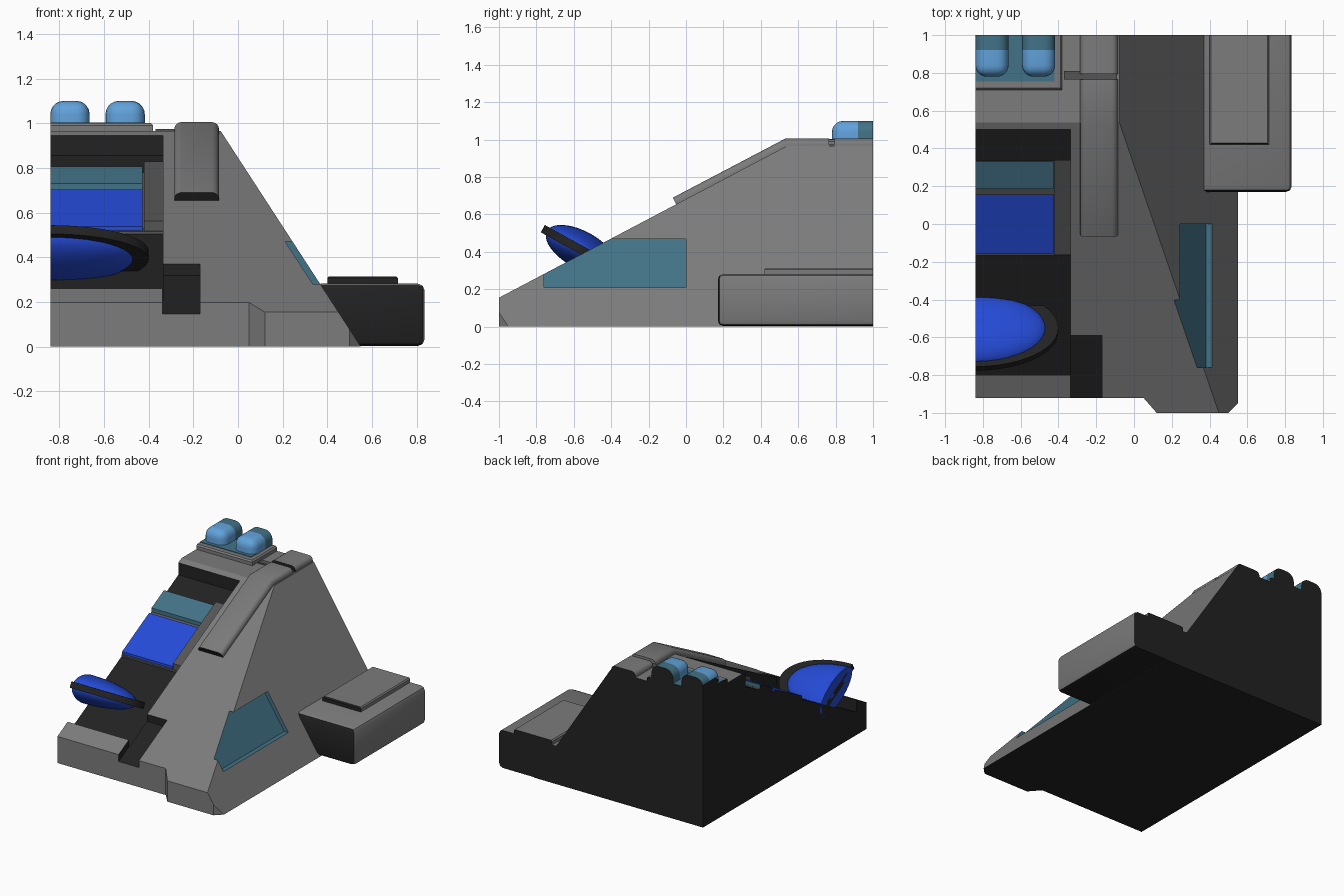
import bpy, bmesh, math
from mathutils import Matrix, Vector

old = bpy.data.objects.get("Cube")
if old:
    bpy.data.objects.remove(old, do_unlink=True)

# Materials, shared in the same slot order by every part
COLOURS = {
    "hull_grey": (0.20, 0.20, 0.20),
    "black": (0.016, 0.016, 0.016),
    "blue": (0.018, 0.07, 0.68),
    "teal": (0.055, 0.17, 0.24),
    "light_blue": (0.12, 0.36, 0.70),
    "dark_grey": (0.09, 0.09, 0.09),
}
MATS = []
for label, rgb in COLOURS.items():
    m = bpy.data.materials.new(label)
    m.use_nodes = True
    m.diffuse_color = (*rgb, 1)
    m.node_tree.nodes["Principled BSDF"].inputs["Base Color"].default_value = (*rgb, 1)
    MATS.append(m)
GREY, BLACK, BLUE, TEAL, LIGHT, DARK = range(6)

LEFT, BACK, TOP, SLOPE = -0.84, 1.0, 0.965, 0.527


def ramp(y, drop=0.0):
    """Height of the sloping front at y, lowered by drop."""
    return 0.155 + SLOPE * (y + 1) - drop


def prism_mesh(pts, axis, a, b):
    """Extrude a 2D outline along an axis from a to b."""
    place = {"x": lambda p, t: (t, p[0], p[1]),
             "y": lambda p, t: (p[0], t, p[1]),
             "z": lambda p, t: (p[0], p[1], t)}[axis]
    bm = bmesh.new()
    face = bm.faces.new([bm.verts.new(place(p, a)) for p in pts])
    new = bmesh.ops.extrude_face_region(bm, geom=[face])["geom"]
    shift = Vector(place((0, 0), b - a))
    bmesh.ops.translate(bm, vec=shift, verts=[g for g in new if isinstance(g, bmesh.types.BMVert)])
    bmesh.ops.recalc_face_normals(bm, faces=bm.faces)
    return bm


def box_mesh(x0, x1, y0, y1, z0, z1):
    return prism_mesh([(x0, y0), (x1, y0), (x1, y1), (x0, y1)], "z", z0, z1)


def bevel(bm, rule, width, segments):
    edges = [e for e in bm.edges if rule(*[v.co for v in e.verts])]
    bmesh.ops.bevel(bm, geom=edges, offset=width, segments=segments, profile=0.5, affect="EDGES")


def slice_off(bm, co, no):
    """Remove everything beyond a plane and close the cut."""
    geom = bm.verts[:] + bm.edges[:] + bm.faces[:]
    bmesh.ops.bisect_plane(bm, geom=geom, plane_co=co, plane_no=no, clear_outer=True)
    bmesh.ops.holes_fill(bm, edges=[e for e in bm.edges if e.is_boundary], sides=0)


def finish(name, bm, mat=GREY, rule=None, caps=True, smooth=False):
    """Colour the faces, with black on the flat cut sides, and add the object."""
    bmesh.ops.recalc_face_normals(bm, faces=bm.faces)
    bm.normal_update()
    for f in bm.faces:
        n, c = f.normal, f.calc_center_median()
        f.material_index = rule(n, c) if rule else mat
        if caps and ((n.y > 0.9 and c.y > 0.99) or (n.x < -0.9 and c.x < LEFT + 0.003)
                     or (n.z < -0.9 and c.z < 0.01)):
            f.material_index = BLACK
    me = bpy.data.meshes.new(name)
    bm.to_mesh(me)
    bm.free()
    for m in MATS:
        me.materials.append(m)
    ob = bpy.data.objects.new(name, me)
    bpy.context.collection.objects.link(ob)
    if smooth:
        bpy.ops.object.select_all(action="DESELECT")
        ob.select_set(True)
        bpy.context.view_layer.objects.active = ob
        bpy.ops.object.shade_smooth_by_angle(angle=math.radians(35))
    return ob


def carve(target, bm, mat):
    """Cut a recess whose walls take the given colour."""
    cutter = finish("recess_cutter", bm, mat, caps=False)
    cutter.hide_render = True
    mod = target.modifiers.new("recess", "BOOLEAN")
    mod.operation, mod.solver, mod.object = "DIFFERENCE", "EXACT", cutter
    bpy.context.view_layer.objects.active = target
    bpy.ops.object.modifier_apply(modifier=mod.name)
    bpy.data.objects.remove(cutter, do_unlink=True)


def slab(y0, y1, drop, depth):
    """Side outline of a slab lying along the front slope."""
    return [(y0, ramp(y0, drop + depth)), (y1, ramp(y1, drop + depth)),
            (y1, ramp(y1, drop)), (y0, ramp(y0, drop))]


def front_black(n, c):
    return BLACK if n.y < -0.6 else GREY


# Hull: footprint raised, then sliced by the front and side slopes
plan = [(LEFT, -0.92), (0.05, -0.92), (0.12, -1), (0.5, -1), (0.6, -0.9), (0.6, BACK), (LEFT, BACK)]
bm = prism_mesh(plan, "z", 0, TOP)
slice_off(bm, (0, -1, 0.155), (0, -SLOPE, 1))
slice_off(bm, (0.55, 0, 0), (1, 0, 0.65))
hull = finish("hull", bm)

# Recesses: central trench, front notch and side window
carve(hull, prism_mesh(slab(-0.80, 0.5, -0.3, 0.39), "x", -1, -0.335), BLACK)
carve(hull, prism_mesh(slab(-1.1, -0.59, -0.3, 0.352), "x", -0.337, -0.17), BLACK)
side = [(0.55 - 0.65 * z + d, z) for z, d in ((0.21, -0.033), (0.21, 0.3), (0.47, 0.3), (0.47, -0.033))]
carve(hull, prism_mesh(side, "y", -0.76, 0), TEAL)

# Panels lying in the trench
finish("panel_base", prism_mesh(slab(-0.167, 0.335, 0.078, 0.03), "x", LEFT, -0.336), DARK)
finish("panel_side_rail", prism_mesh(slab(-0.165, 0.34, 0.032, 0.06), "x", -0.42, -0.336), DARK)
finish("blue_panel", prism_mesh(slab(-0.16, 0.155, 0.06, 0.03), "x", LEFT, -0.427), BLUE)
finish("teal_panel", prism_mesh(slab(0.185, 0.33, 0.05, 0.04), "x", LEFT, -0.427), TEAL)

# Tilted lens with a dark rim, halved at the flat side
TILT = Matrix.Translation((LEFT, -0.56, 0.41)) @ Matrix.Rotation(math.radians(-29), 4, "X")
bm = bmesh.new()
bmesh.ops.create_uvsphere(bm, u_segments=40, v_segments=20, radius=1,
                          matrix=TILT @ Matrix.Diagonal((0.38, 0.21, 0.1, 1)))
slice_off(bm, (LEFT, 0, 0), (-1, 0, 0))
finish("lens", bm, BLUE, caps=False, smooth=True)
bm = bmesh.new()
bmesh.ops.create_cone(bm, cap_ends=True, segments=48, radius1=1, radius2=1, depth=1,
                      matrix=TILT @ Matrix.Diagonal((0.44, 0.235, 0.045, 1)))
slice_off(bm, (LEFT, 0, 0), (-1, 0, 0))
finish("lens_rim", bm, BLACK, smooth=True)

# Rounded rail running down the slope, in two lengths
def rail_edge(a, b):
    mid = (a + b) / 2
    return abs(a.x - b.x) < 0.001 and abs(a.y - b.y) > 0.1 and mid.z > min(TOP, ramp(mid.y)) + 0.015

lower = [(-0.045, 0.64), (-0.07, 0.69), (0.53, 1.005), (0.765, 1.005), (0.765, 0.94), (0.53, 0.94)]
upper = [(0.795, 0.94), (0.795, 1.005), (BACK, 1.005), (BACK, 0.94)]
for name, outline in (("rail_lower", lower), ("rail_upper", upper)):
    bm = prism_mesh(outline, "x", -0.285, -0.085)
    bevel(bm, rail_edge, 0.032, 4)
    finish(name, bm, rule=front_black, smooth=True)
finish("rail_joint", box_mesh(-0.37, -0.09, 0.765, 0.81, 0.93, 0.975), DARK)

# Roof plate with an inset pad
bm = box_mesh(LEFT, -0.38, 0.71, BACK, 0.95, 1.0)
bevel(bm, lambda a, b: a.z > 0.99 and b.z > 0.99 and (a.y + b.y < 1.5 or a.x + b.x > -0.8), 0.01, 1)
finish("roof_plate", bm)
finish("roof_pad", box_mesh(LEFT, -0.42, 0.755, BACK, 0.998, 1.004), TEAL)

# Rounded roof lamps, light in front and teal behind
def lamp_edge(a, b):
    top = a.z > 1.09 and b.z > 1.09
    at_back = a.y > 0.99 and b.y > 0.99
    upright_front = abs(a.z - b.z) > 0.05 and a.y < 0.9
    return (top and not at_back) or upright_front

for name, x in (("lamp_outer", -0.752), ("lamp_inner", -0.505)):
    bm = box_mesh(x - 0.088, x + 0.088, 0.78, BACK, 0.97, 1.1)
    bevel(bm, lamp_edge, 0.06, 5)
    bmesh.ops.bisect_plane(bm, geom=bm.verts[:] + bm.edges[:] + bm.faces[:],
                           plane_co=(0, 0.92, 0), plane_no=(0, 1, 0))
    finish(name, bm, rule=lambda n, c: TEAL if c.y > 0.92 else LIGHT, smooth=True)

# Side pod and its lid
def pod_edge(a, b):
    return not (a.y > 0.99 and b.y > 0.99) and not (a.x < 0.38 and b.x < 0.38)

def pod_colour(n, c):
    return BLACK if n.y < -0.4 or n.z < -0.4 else GREY

bm = box_mesh(0.37, 0.835, 0.17, BACK, 0.003, 0.282)
bevel(bm, pod_edge, 0.03, 2)
finish("side_pod", bm, rule=pod_colour, smooth=True)
bm = box_mesh(0.4, 0.715, 0.42, BACK, 0.27, 0.315)
bevel(bm, lambda a, b: a.z > 0.3 and b.z > 0.3 and a.y + b.y < 1.9, 0.008, 1)
finish("side_pod_lid", bm, rule=front_black)
